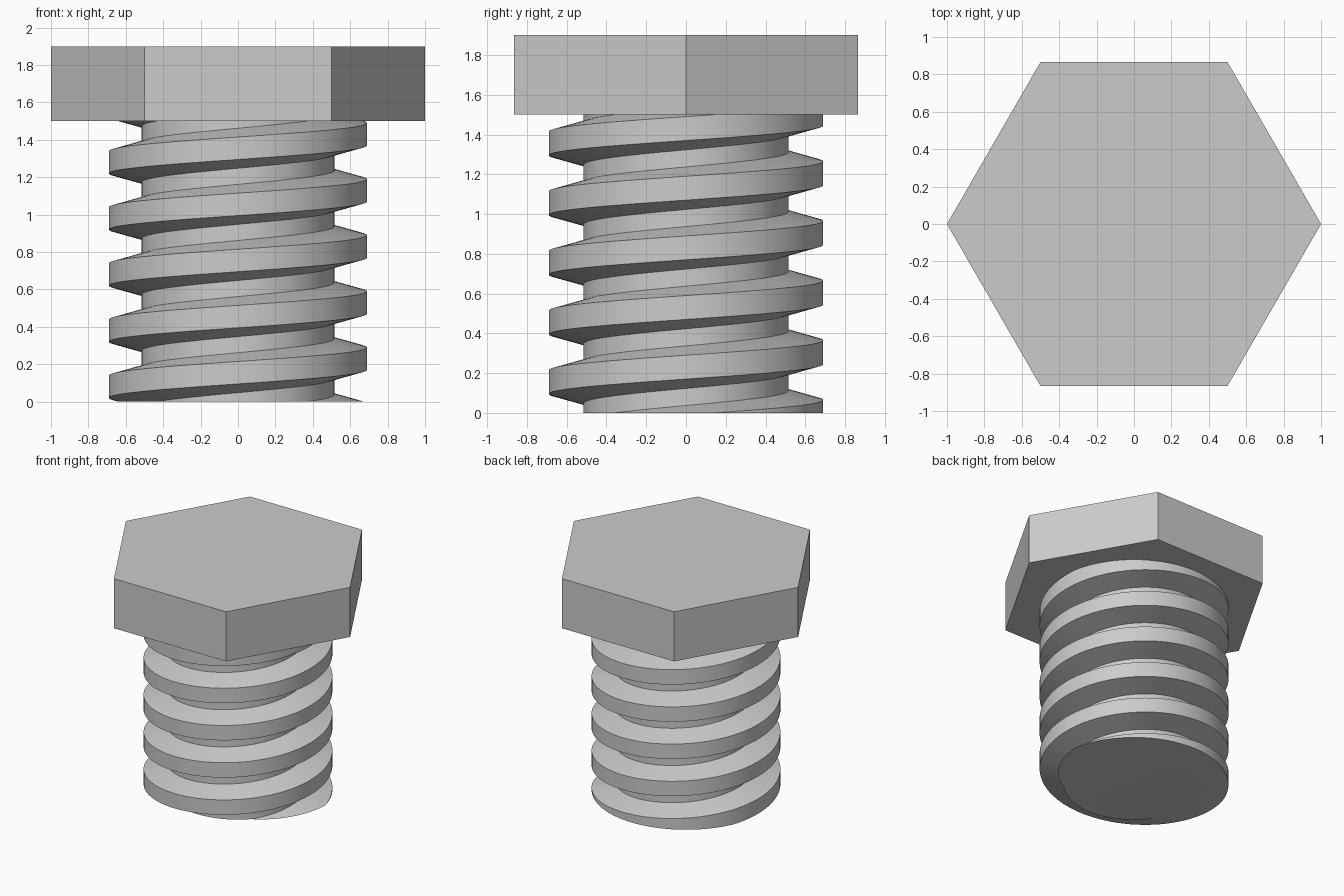
import bpy, bmesh, math
from mathutils import Vector

if "Cube" in bpy.data.objects:
    bpy.data.objects.remove(bpy.data.objects["Cube"])

PITCH, ROOT, CREST = 0.30, 0.515, 0.69
SHANK_TOP, HEAD_TOP = 1.5, 1.9
STEPS = 96  # segments per turn

steel = bpy.data.materials.new("grey steel")
steel.diffuse_color = (0.6, 0.6, 0.6, 1)
steel.use_nodes = True
steel.node_tree.nodes["Principled BSDF"].inputs["Base Color"].default_value = steel.diffuse_color


def add_object(name, bm):
    bmesh.ops.recalc_face_normals(bm, faces=bm.faces[:])
    mesh = bpy.data.meshes.new(name)
    bm.to_mesh(mesh)
    bm.free()
    mesh.materials.append(steel)
    ob = bpy.data.objects.new(name, mesh)
    bpy.context.collection.objects.link(ob)
    return ob


# Hexagonal head: extruded six-sided profile
bm = bmesh.new()
hexagon = [bm.verts.new((math.cos(k * math.pi / 3), math.sin(k * math.pi / 3), SHANK_TOP))
           for k in range(6)]
base = bm.faces.new(hexagon)
top = bmesh.ops.extrude_face_region(bm, geom=[base], use_keep_orig=True)
bmesh.ops.translate(bm, vec=(0, 0, HEAD_TOP - SHANK_TOP),
                    verts=[g for g in top["geom"] if isinstance(g, bmesh.types.BMVert)])
add_object("hex_head", bm)

# Threaded shank: one pitch of trapezoid profile (radius, height) swept along a helix
profile = [(ROOT, 0.123), (CREST, 0.17), (CREST, 0.29), (ROOT, 0.337), (ROOT, 0.123 + PITCH)]
bm = bmesh.new()
previous = None
for i in range(-3 * STEPS, 7 * STEPS + 1):
    a = 2 * math.pi * i / STEPS
    row = [bm.verts.new((r * math.cos(a), r * math.sin(a), z + PITCH * i / STEPS))
           for r, z in profile]
    if previous:
        for j in range(len(profile) - 1):
            bm.faces.new((previous[j], row[j], row[j + 1], previous[j + 1]))
    previous = row
bmesh.ops.remove_doubles(bm, verts=bm.verts[:], dist=0.0005)

# Trim the shank level with the head, then trim and close the flat tip
for height, direction in ((SHANK_TOP, 1), (0, -1)):
    cut = bmesh.ops.bisect_plane(bm, geom=bm.verts[:] + bm.edges[:] + bm.faces[:], dist=1e-5,
                                 plane_co=(0, 0, height), plane_no=(0, 0, direction),
                                 clear_outer=True)
rim = [e for e in bm.edges if e.is_boundary and all(abs(v.co.z) < 1e-4 for v in e.verts)]
bmesh.ops.triangle_fill(bm, edges=rim, use_beauty=True, normal=Vector((0, 0, -1)))
shank = add_object("threaded_shank", bm)

bpy.ops.object.select_all(action='DESELECT')
shank.select_set(True)
bpy.context.view_layer.objects.active = shank
bpy.ops.object.shade_smooth_by_angle(angle=math.radians(30))
